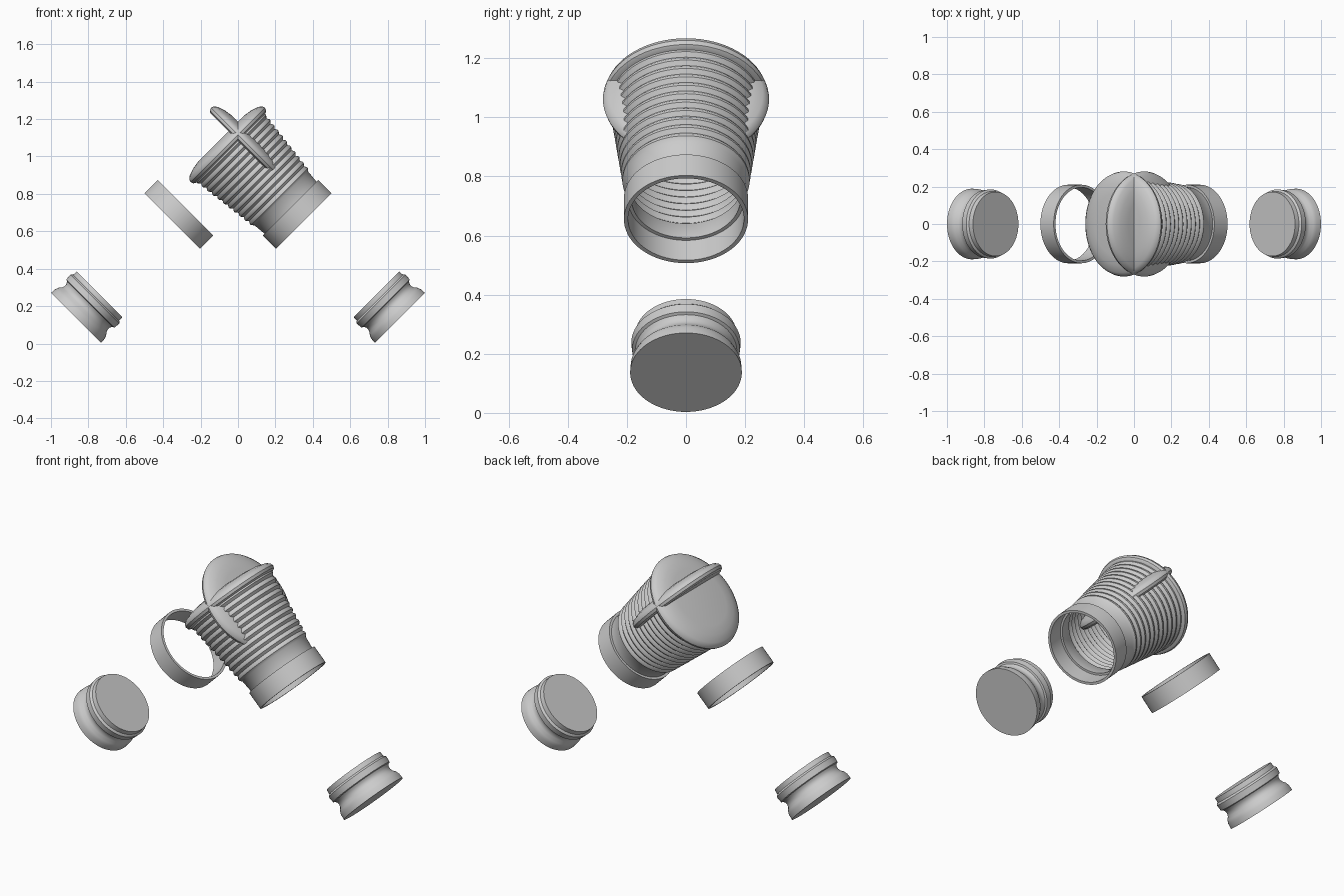
import bpy, bmesh, math
from mathutils import Matrix

cube = bpy.data.objects.get("Cube")
if cube:
    bpy.data.objects.remove(cube, do_unlink=True)

SEGMENTS = 72

grey = bpy.data.materials.new("light_grey")
grey.use_nodes = True
GREY = (0.6, 0.6, 0.6, 1)
grey.diffuse_color = GREY
grey.node_tree.nodes["Principled BSDF"].inputs["Base Color"].default_value = GREY


def lathe(name, profile, side, origin, closed=False):
    """Turn (radius, height) points about an axis leaning 45 degrees inward."""
    bm = bmesh.new()
    verts = [bm.verts.new((r, 0, h)) for r, h in profile]
    edges = [bm.edges.new(pair) for pair in zip(verts, verts[1:])]
    if closed:
        edges.append(bm.edges.new((verts[-1], verts[0])))
    bmesh.ops.spin(bm, geom=verts + edges, cent=(0, 0, 0), axis=(0, 0, 1),
                   angle=math.tau, steps=SEGMENTS, use_duplicate=False)
    bmesh.ops.remove_doubles(bm, verts=bm.verts, dist=0.0002)
    bmesh.ops.recalc_face_normals(bm, faces=bm.faces)
    mesh = bpy.data.meshes.new(name)
    bm.to_mesh(mesh)
    bm.free()
    mesh.materials.append(grey)
    obj = bpy.data.objects.new(name, mesh)
    bpy.context.collection.objects.link(obj)
    x, z = origin
    obj.matrix_world = (Matrix.Translation((side * x, 0, z))
                        @ Matrix.Rotation(-side * math.pi / 4, 4, 'Y'))
    bpy.ops.object.select_all(action='DESELECT')
    obj.select_set(True)
    bpy.context.view_layer.objects.active = obj
    bpy.ops.object.shade_smooth_by_angle(angle=math.radians(35))
    return obj


# Pipe mouth and plug positions, shared by both sides
MOUTH = (0.352, 0.655)
PLUG = (0.866, 0.137)

collar = [(0.21, 0), (0.21, 0.1), (0.196, 0.1), (0.196, 0)]
end_disc = [(0, 0.625), (0.17, 0.625), (0.22, 0.617), (0.26, 0.603),
            (0.276, 0.59), (0.281, 0.575), (0.276, 0.56), (0.262, 0.552), (0, 0.552)]
plug = [(0, 0), (0.189, 0), (0.187, 0.03), (0.18, 0.048), (0.168, 0.063),
        (0.163, 0.078), (0.165, 0.093), (0.172, 0.104), (0.182, 0.108),
        (0.185, 0.142), (0.178, 0.15), (0.174, 0.152), (0.172, 0.179), (0, 0.179)]

for side, label in ((1, "left"), (-1, "right")):
    lathe(label + "_collar", collar, side, MOUTH, closed=True)
    lathe(label + "_end_disc", end_disc, side, MOUTH)
    lathe(label + "_plug", plug, side, PLUG)

# Tapered pipe with shingled ribs and a thin wall
RIBS, START, END = 11, 0.17, 0.565
pitch = (END - START) / RIBS
outer = [(0.196, 0.095), (0.203, START)]
for i in range(RIBS):
    h = START + i * pitch
    r = 0.203 + 0.048 * i / RIBS
    outer += [(r + 0.012, h + pitch * 0.4), (r + 0.012, h + pitch * 0.65),
              (r + 0.004, h + pitch)]
inner = [(r - 0.012, h) for r, h in reversed(outer)]
lathe("ribbed_pipe", outer + inner, 1, MOUTH, closed=True)
